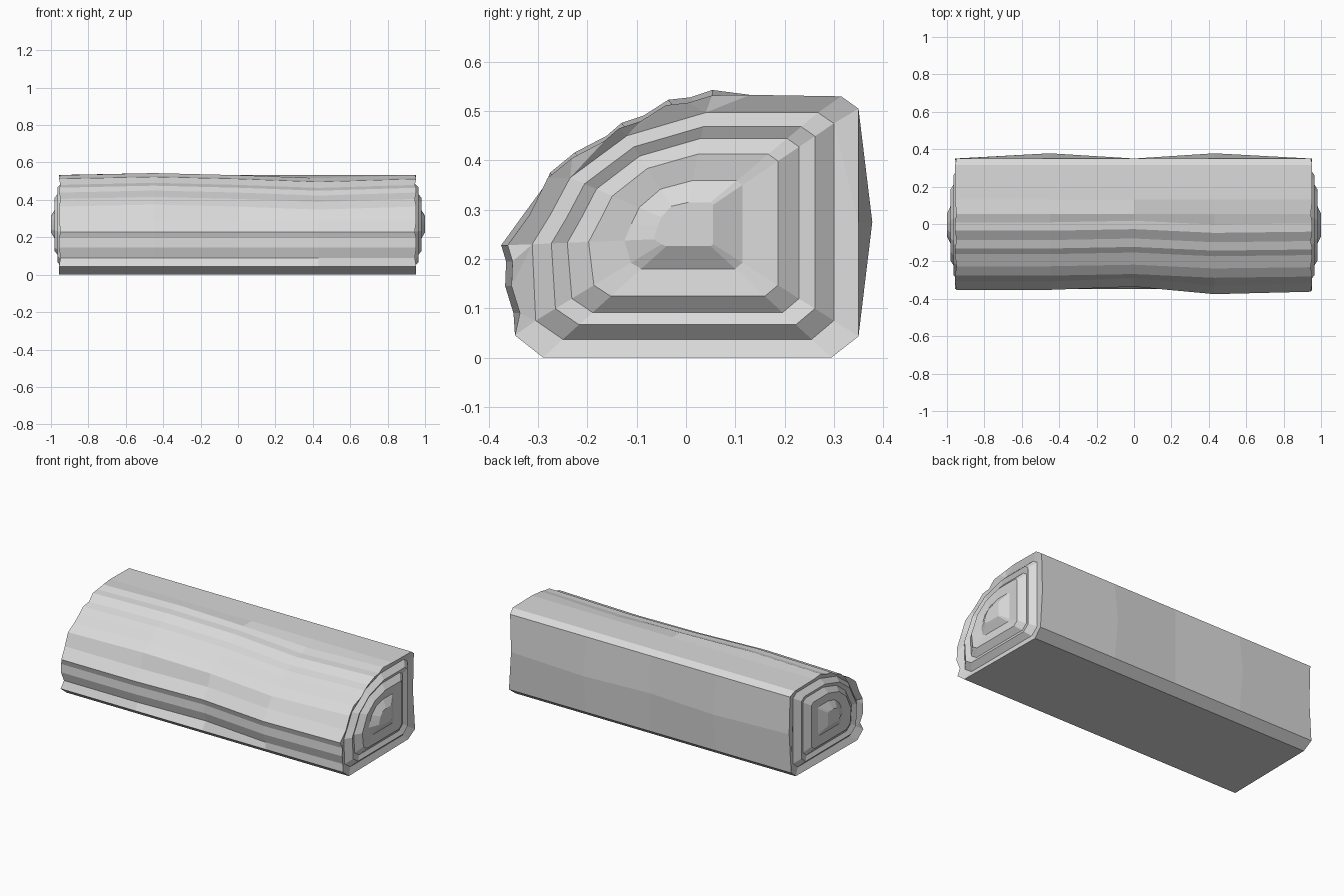
import bpy
import bmesh

old = bpy.data.objects.get("Cube")
if old:
    bpy.data.objects.remove(old, do_unlink=True)

# Outline of the trunk as (y, z), counter-clockwise seen from +x
BARK = [(-.29, 0), (.295, 0), (.35, .043), (.35, .275), (.35, .505), (.315, .53),
        (.13, .533), (.053, .54), (0, .525), (-.045, .52), (-.095, .488),
        (-.14, .473), (-.17, .447), (-.235, .413), (-.285, .372), (-.325, .29),
        (-.37, .228), (-.36, .195), (-.362, .145), (-.345, .09), (-.347, .045)]
# Which end-ring corner each outline point joins
JOIN = [0, 1, 2, 3, 3, 4, 5, 5, 5, 6, 6, 6, 7, 7, 7, 8, 9, 9, 9, 10, 10]

# Largest and smallest rings on the stepped ends
OUTER = [(-.25, .037), (.255, .037), (.30, .075), (.30, .475), (.268, .497),
         (.04, .497), (-.12, .45), (-.235, .365), (-.275, .29), (-.312, .23), (-.305, .075)]
INNER = [(-.04, .226), (.05, .226), (.055, .23), (.055, .31), (.05, .315),
         (.005, .315), (-.03, .307), (-.05, .285), (-.058, .265), (-.065, .24), (-.05, .23)]
# Each step: blend from largest to smallest ring, and x position
STEPS = [(0, .935), (.157, .965), (.288, .952), (.463, .98), (.757, .972), (1, 1)]

# Trunk stations: x, front shift, top shift, back bulge
STATIONS = [(-.957, .018, -.008, 0), (-.45, .018, .003, .028), (0, .035, -.008, 0),
            (.43, -.005, -.024, .028), (.953, .008, -.008, 0)]

bm = bmesh.new()


def loop(points):
    return [bm.verts.new(p) for p in points]


def connect(a, b, join=None):
    """Skin two loops; join maps points of a onto corners of b."""
    n = len(a)
    join = join or range(n)
    for i in range(n):
        j = (i + 1) % n
        corners = [a[i], a[j], b[join[j]], b[join[i]]]
        bm.faces.new(list(dict.fromkeys(corners)))


def section(index):
    """Trunk outline at one station, warped along the top, front and back."""
    x, front, top, bulge = STATIONS[index]
    points = []
    for i, (y, z) in enumerate(BARK):
        px = x
        if 15 <= i <= 19:
            y += front
        elif 8 <= i <= 14:
            y += front * .5
        if 7 <= i <= 14:
            z += top
        if i == 3:
            y += bulge
        if index in (0, len(STATIONS) - 1):
            ragged = .014 if i == 3 else .008 * (i % 3 == 1)
            px -= ragged if x > 0 else -ragged
        points.append((px, y, z))
    return points


# Trunk skin
trunk = [loop(section(k)) for k in range(len(STATIONS))]
for a, b in zip(trunk, trunk[1:]):
    connect(a, b)

# Stepped rings on both ends
for side, rim in ((-1, trunk[0]), (1, trunk[-1])):
    previous, join = rim, JOIN
    for t, x in STEPS:
        ring = loop([(side * x, p[0] + (q[0] - p[0]) * t, p[1] + (q[1] - p[1]) * t)
                     for p, q in zip(OUTER, INNER)])
        connect(previous, ring, join)
        previous, join = ring, None
    bm.faces.new(previous)

bmesh.ops.recalc_face_normals(bm, faces=bm.faces)
mesh = bpy.data.meshes.new("log")
bm.to_mesh(mesh)
bm.free()

# Plain grey material
grey = bpy.data.materials.new("light_grey")
grey.use_nodes = True
colour = (.7, .7, .7, 1)
grey.diffuse_color = colour
grey.node_tree.nodes["Principled BSDF"].inputs["Base Color"].default_value = colour
mesh.materials.append(grey)

log = bpy.data.objects.new("log", mesh)
bpy.context.collection.objects.link(log)
